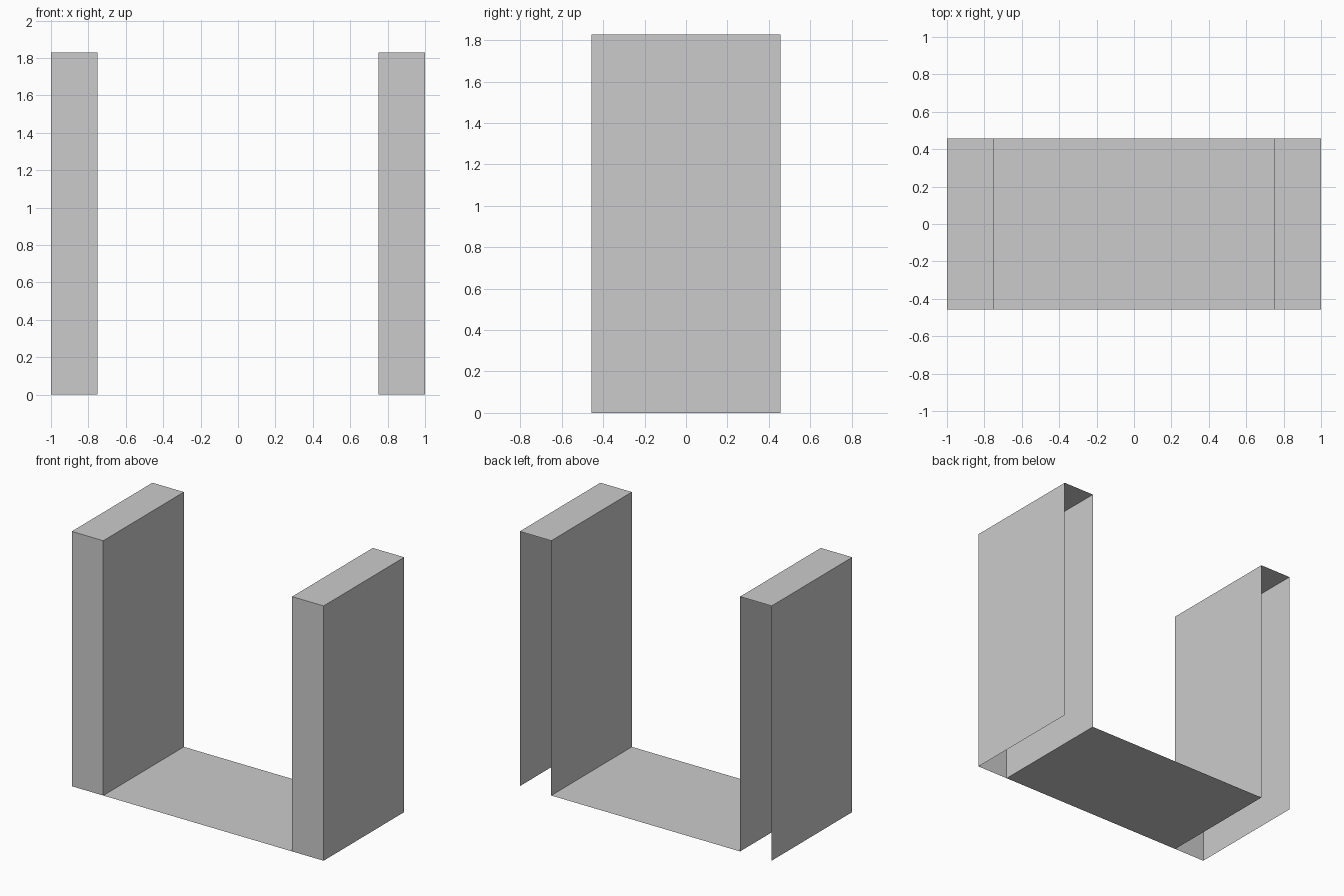
import bpy, bmesh
from mathutils import Matrix

if "Cube" in bpy.data.objects:
    bpy.data.objects.remove(bpy.data.objects["Cube"])

HALF_W, INNER_X, HALF_D, HEIGHT = 1.0, 0.75, 0.4572, 1.8288


def add_object(name, bm):
    mesh = bpy.data.meshes.new(name)
    bm.to_mesh(mesh)
    bm.free()
    obj = bpy.data.objects.new(name, mesh)
    bpy.context.collection.objects.link(obj)
    return obj


def side_panel(name, side):
    # Thin-walled box, open at the back and underneath
    bm = bmesh.new()
    size = (HALF_W - INNER_X, 2 * HALF_D, HEIGHT)
    centre = (side * (HALF_W + INNER_X) / 2, 0, HEIGHT / 2)
    bmesh.ops.create_cube(bm, size=1, matrix=Matrix.LocRotScale(centre, None, size))
    bm.normal_update()
    open_faces = [f for f in bm.faces if f.normal.y > 0.9 or f.normal.z < -0.9]
    bmesh.ops.delete(bm, geom=open_faces, context='FACES')
    return add_object(name, bm)


# Left and right pillars
for name, side in (("left_pillar", -1), ("right_pillar", 1)):
    side_panel(name, side)

# Floor sheet between the pillars
bm = bmesh.new()
bmesh.ops.create_grid(bm, x_segments=1, y_segments=1, size=1,
                      matrix=Matrix.Diagonal((INNER_X, HALF_D, 1, 1)))
add_object("floor", bm)
